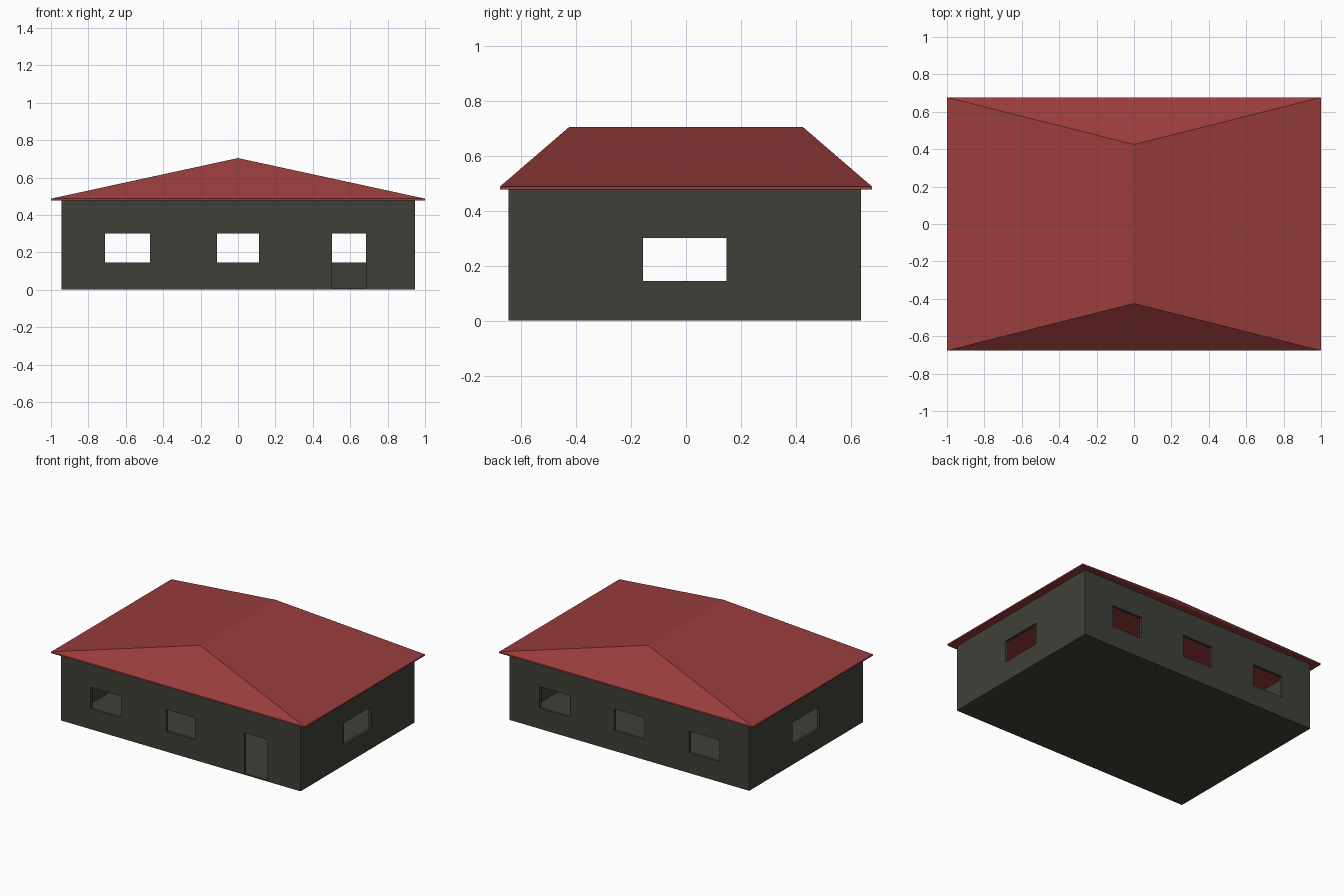
import bpy, bmesh

if "Cube" in bpy.data.objects:
    bpy.data.objects.remove(bpy.data.objects["Cube"])


def material(name, rgb):
    m = bpy.data.materials.new(name)
    m.diffuse_color = (*rgb, 1)
    m.use_nodes = True
    m.node_tree.nodes["Principled BSDF"].inputs["Base Color"].default_value = m.diffuse_color
    return m


wall_mat = material("dark grey wall", (0.051, 0.051, 0.041))
roof_mat = material("red roof", (0.32, 0.045, 0.045))


def make_object(name, bm, mat):
    bmesh.ops.recalc_face_normals(bm, faces=bm.faces)
    mesh = bpy.data.meshes.new(name)
    bm.to_mesh(mesh)
    bm.free()
    mesh.materials.append(mat)
    obj = bpy.data.objects.new(name, mesh)
    bpy.context.collection.objects.link(obj)
    return obj


def box(name, x0, x1, y0, y1, z0, z1, mat=wall_mat):
    bm = bmesh.new()
    bmesh.ops.create_cube(bm, size=1)
    for v in bm.verts:
        v.co = (x1 if v.co.x > 0 else x0,
                y1 if v.co.y > 0 else y0,
                z1 if v.co.z > 0 else z0)
    return make_object(name, bm, mat)


# Overall dimensions
X0, X1, Y0, Y1 = -0.945, 0.946, -0.646, 0.637
EAVE, T, FLOOR = 0.477, 0.02, 0.008
SILL, HEAD = 0.145, 0.30

# Hollow shell with a thin floor
walls = box("walls", X0, X1, Y0, Y1, 0, EAVE)
cutters = [box("room_cutter", X0 + T, X1 - T, Y0 + T, Y1 - T, FLOOR, EAVE + 0.1)]

# Front windows and door
for a, b, z in ((-0.71, -0.47, SILL), (-0.113, 0.113, SILL), (0.503, 0.685, FLOOR + 0.002)):
    cutters.append(box("front_cutter", a, b, Y0 - 0.05, Y0 + 0.05, z, HEAD))
# Back windows
for x in (-0.59, 0, 0.59):
    cutters.append(box("back_cutter", x - 0.12, x + 0.12, Y1 - 0.05, Y1 + 0.05, SILL, HEAD))
# Side windows, one at each end
for x in (X0, X1):
    cutters.append(box("side_cutter", x - 0.05, x + 0.05, -0.157, 0.148, SILL, HEAD))

for c in cutters:
    c.hide_render = True
    mod = walls.modifiers.new("opening", "BOOLEAN")
    mod.operation = "DIFFERENCE"
    mod.solver = "EXACT"
    mod.object = c

# Bake the openings and drop the cutters
bpy.context.view_layer.update()
graph = bpy.context.evaluated_depsgraph_get()
baked = bpy.data.meshes.new_from_object(walls.evaluated_get(graph))
walls.modifiers.clear()
walls.data = baked
baked.name = "walls"
for c in cutters:
    bpy.data.objects.remove(c)

# Hipped roof: thin fascia under a ridge running front to back
bm = bmesh.new()
corners = ((-1, -0.677), (1, -0.677), (1, 0.677), (-1, 0.677))
low = [bm.verts.new((x, y, EAVE)) for x, y in corners]
top = [bm.verts.new((x, y, 0.487)) for x, y in corners]
front, back = [bm.verts.new((0, y, 0.704)) for y in (-0.425, 0.425)]
bm.faces.new(low)
for i in range(4):
    j = (i + 1) % 4
    bm.faces.new((low[i], low[j], top[j], top[i]))
bm.faces.new((top[0], top[1], front))
bm.faces.new((top[1], top[2], back, front))
bm.faces.new((top[2], top[3], back))
bm.faces.new((top[3], top[0], front, back))
make_object("roof", bm, roof_mat)
